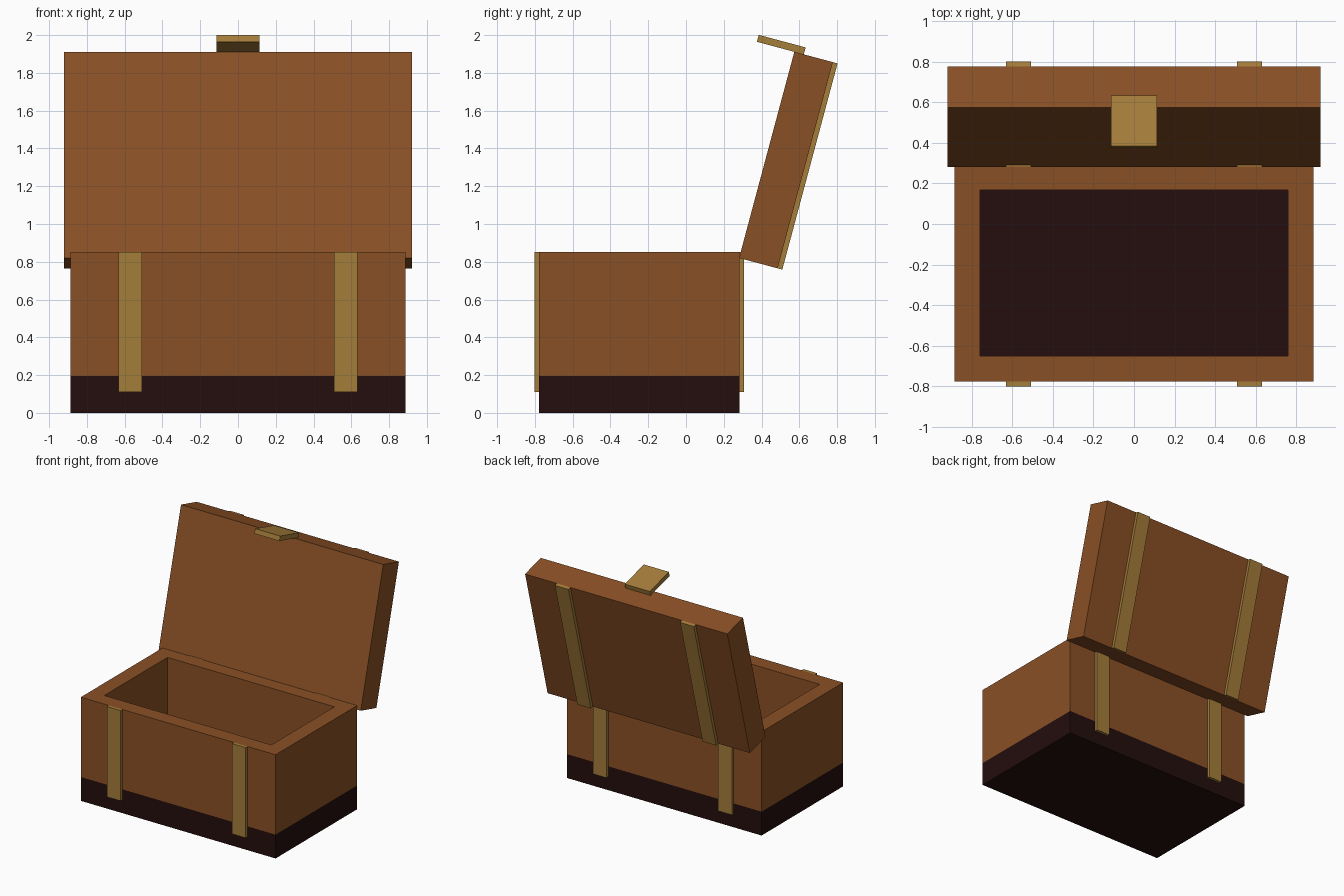
import bpy, math
from mathutils import Matrix

if "Cube" in bpy.data.objects:
    bpy.data.objects.remove(bpy.data.objects["Cube"])


def material(name, rgb):
    m = bpy.data.materials.new(name)
    m.diffuse_color = (*rgb, 1)
    m.use_nodes = True
    m.node_tree.nodes["Principled BSDF"].inputs["Base Color"].default_value = m.diffuse_color
    return m


BROWN = material("brown_leather", (0.254, 0.080, 0.0185))
GOLD = material("brass", (0.376, 0.205, 0.042))
DARK = material("dark_base", (0.0176, 0.0044, 0.004))


def make(name, verts, faces, mat, matrix=None):
    me = bpy.data.meshes.new(name)
    me.from_pydata(verts, [], faces)
    if matrix:
        me.transform(matrix)
    me.materials.append(mat)
    ob = bpy.data.objects.new(name, me)
    bpy.context.collection.objects.link(ob)
    return ob


def box(name, x, y, z, mat, matrix=None):
    verts = [(a, b, c) for c in z for b in y for a in x]
    faces = [(0, 2, 3, 1), (4, 5, 7, 6), (0, 1, 5, 4),
             (2, 6, 7, 3), (0, 4, 6, 2), (1, 3, 7, 5)]
    return make(name, verts, faces, mat, matrix)


def rect(x, y0, y1, z):
    return [(-x, y0, z), (x, y0, z), (x, y1, z), (-x, y1, z)]


FRONT, BACK, TOP, BASE = -0.777, 0.283, 0.853, 0.196

# Dark base slab, whose top is the chest floor
box("base", (-0.886, 0.886), (FRONT, BACK), (0, BASE), DARK)

# Hollow walls: outer and inner loops joined around
verts = (rect(0.886, FRONT, BACK, BASE) + rect(0.886, FRONT, BACK, TOP)
         + rect(0.76, -0.652, 0.168, TOP) + rect(0.76, -0.652, 0.168, BASE))
faces = [(4 * k + i, 4 * k + (i + 1) % 4, 4 * k + 4 + (i + 1) % 4, 4 * k + 4 + i)
         for k in range(3) for i in range(4)]
make("chest_walls", verts, faces, BROWN)

# Open lid, built in hinge space and leaned back 15 degrees
hinge = Matrix.Translation((0, 0.281, 0.82)) @ Matrix.Rotation(math.radians(-15), 4, 'X')
box("lid", (-0.92, 0.92), (0, 0.211), (0, 1.13), BROWN, hinge)

# Brass straps on front, back and lid
for side, cx in (("left", -0.57), ("right", 0.57)):
    x = (cx - 0.062, cx + 0.062)
    box(f"front_strap_{side}", x, (FRONT - 0.025, FRONT), (0.11, TOP), GOLD)
    box(f"back_strap_{side}", x, (BACK, BACK + 0.024), (0.11, TOP), GOLD)
    box(f"lid_strap_{side}", x, (0.211, 0.237), (0, 1.13), GOLD, hinge)

# Latch plate on the lid edge
box("latch", (-0.114, 0.114), (-0.205, 0.052), (1.13, 1.168), GOLD, hinge)
